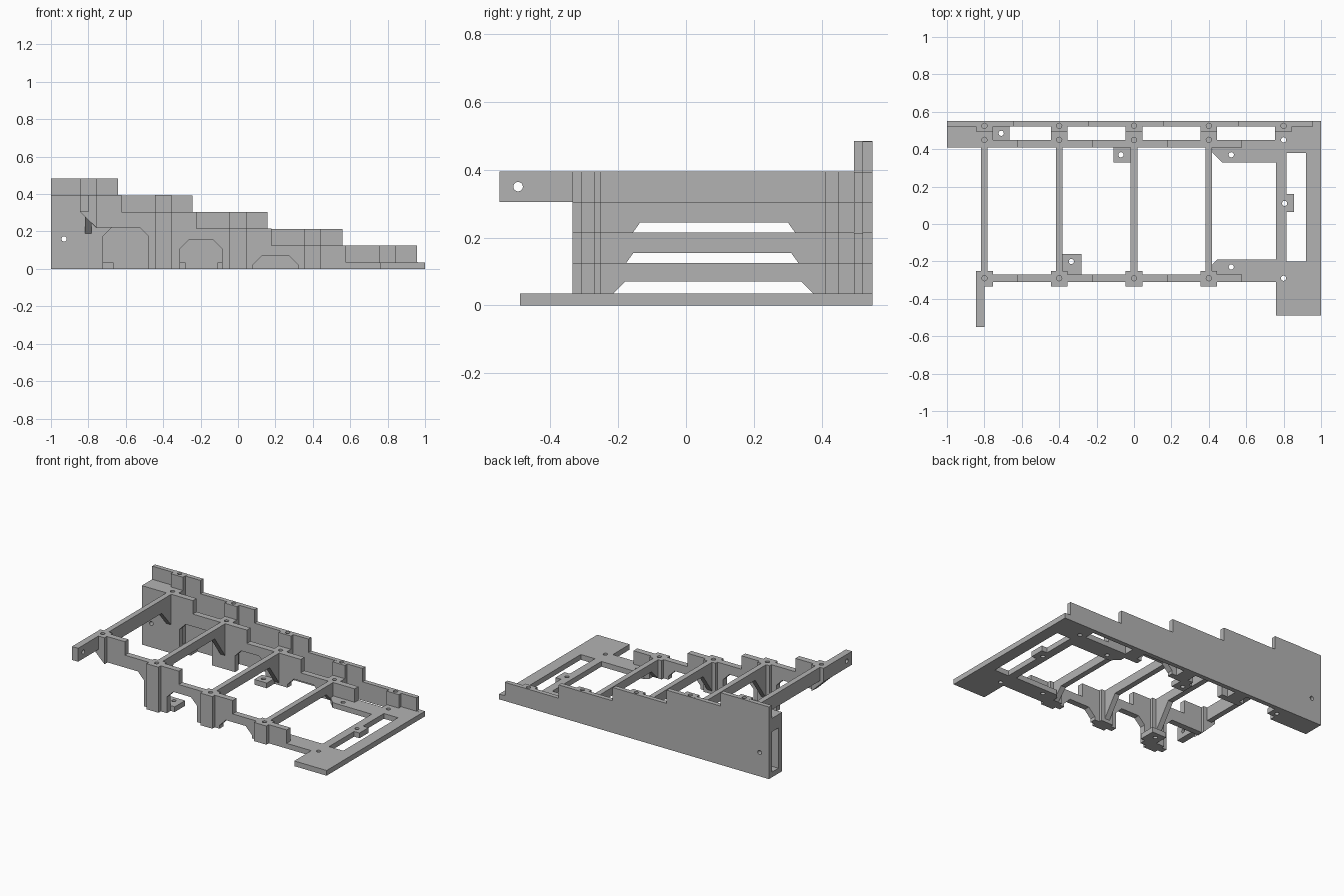
import bpy, bmesh, math
from mathutils import Matrix

if "Cube" in bpy.data.objects:
    bpy.data.objects.remove(bpy.data.objects["Cube"])

grey = bpy.data.materials.new("plain_grey")
grey.diffuse_color = (0.45, 0.45, 0.45, 1)
grey.use_nodes = True
grey.node_tree.nodes["Principled BSDF"].inputs["Base Color"].default_value = grey.diffuse_color
parts = []


def prism(name, pts, axis, lo, hi, part=True):
    """Extrude a closed 2D outline along one axis."""
    place = {"x": lambda a, b, c: (c, a, b),
             "y": lambda a, b, c: (a, c, b),
             "z": lambda a, b, c: (a, b, c)}[axis]
    bm = bmesh.new()
    face = bm.faces.new([bm.verts.new(place(a, b, lo)) for a, b in pts])
    new = bmesh.ops.extrude_face_region(bm, geom=[face])["geom"]
    bmesh.ops.translate(bm, verts=[v for v in new if isinstance(v, bmesh.types.BMVert)],
                        vec=place(0, 0, hi - lo))
    bmesh.ops.recalc_face_normals(bm, faces=bm.faces)
    return finish(name, bm, part)


def finish(name, bm, part=True):
    mesh = bpy.data.meshes.new(name)
    bm.to_mesh(mesh)
    bm.free()
    mesh.materials.append(grey)
    ob = bpy.data.objects.new(name, mesh)
    bpy.context.collection.objects.link(ob)
    if part:
        parts.append(ob)
    else:
        ob.hide_render = True
        ob.hide_viewport = True
    return ob


def box(name, x0, x1, y0, y1, z0, z1):
    return prism(name, [(x0, y0), (x1, y0), (x1, y1), (x0, y1)], "z", z0, z1)


def steps(x_first, top, count, drop=0.09, run=0.4):
    """Stair outline going down to the right."""
    pts = []
    for i in range(count):
        x, z = x_first + run * i, top - drop * i
        pts += [(x, z), (x, z - drop)]
    return pts


BASE = 0.035
# Shared lower edge of the two inner walls: arches, listed right to left
arches = [(0.32, 0), (0.32, 0.022), (0.273, 0.07), (0.127, 0.07), (0.08, 0.022), (0.08, 0),
          (-0.085, 0), (-0.085, 0.108), (-0.132, 0.155), (-0.263, 0.155), (-0.31, 0.108),
          (-0.31, 0), (-0.48, 0), (-0.48, 0.175), (-0.525, 0.222)]

# Stepped walls
prism("back_wall", [(-1, 0), (-1, 0.483)] + steps(-0.642, 0.483, 5, 0.0895)
      + [(1, BASE), (1, 0)], "y", 0.52, 0.55)
prism("middle_wall", [(-1, 0), (-1, 0.395)] + steps(-0.622, 0.395, 4)
      + [(0.76, BASE), (0.76, 0)] + arches
      + [(-0.675, 0.222), (-0.722, 0.175), (-0.722, 0)], "y", 0.41, 0.45)
prism("front_wall", [(-0.845, 0.305), (-0.845, 0.395)] + steps(-0.622, 0.395, 4)
      + [(0.76, BASE), (0.76, 0)] + arches + [(-0.762, 0.222)], "y", -0.31, -0.27)

# Posts and cross bars; each entry: bar top, bar underside, brace start/end in y
bars = [(0.395, 0.305, -0.25, 0.31), (0.305, 0.245, -0.135, 0.30),
        (0.215, 0.155, -0.155, 0.31), (0.125, 0.07, -0.18, 0.34)]
holes = []
for i, (top, low, ya, yb) in enumerate(bars):
    x = -0.8 + 0.4 * i
    l, r = x - 0.045, x + 0.045
    foot = [(l, 0), (r, 0)] if i else [(l, 0.305), (r, 0.218)]
    prism(f"front_post_{i}", foot + [(r, top), (l, top)], "y", -0.335, -0.25)
    box(f"middle_post_{i}", l, r, 0.41, 0.495, 0, top)
    box(f"back_post_{i}", l, r, 0.495, 0.55, 0, top + 0.089)
    za = max(0.0, low - 1.4 * (ya + 0.25))
    zb = max(0.0, low - 1.15 * (0.41 - yb)) if i == 0 else max(0.0, low - 1.4 * (0.41 - yb))
    outline = [(-0.25, top), (0.41, top), (0.41, zb), (yb, low), (ya, low)]
    if i:
        outline.append((-0.25, za))
    prism(f"cross_bar_{i}", outline, "x", x - 0.018, x + 0.018)
    holes += [((x, -0.29, top), "z"), ((x, 0.45, top), "z"), ((x, 0.525, top + 0.089), "z")]

# Last small post on the base plate
box("end_back_post", 0.755, 0.845, 0.495, 0.55, 0, 0.125)
holes += [((0.8, 0.525, 0.125), "z"), ((0.8, 0.45, BASE), "z"), ((0.8, -0.29, BASE), "z")]

# Closed left end of the channel
box("channel_cap", -1, -0.845, 0.45, 0.52, 0.305, 0.395)
box("channel_floor", -1, -0.665, 0.45, 0.52, 0, BASE)
holes += [((-0.71, 0.485, BASE), "z"), ((-0.93, 0.43, 0.16), "y"), ((-0.93, 0.535, 0.16), "y")]

# Arm sticking out at the front left
box("side_arm", -0.845, -0.80, -0.55, -0.335, 0.305, 0.395)
holes.append(((-0.82, -0.495, 0.35), "x"))

# Screw tabs
box("middle_tab", -0.11, -0.018, 0.33, 0.41, 0, BASE)
box("front_tab", -0.385, -0.28, -0.27, -0.16, 0, BASE)
holes += [((-0.07, 0.37, BASE), "z"), ((-0.335, -0.2, BASE), "z")]

# Base plate with two arms and a slot
plate = prism("base_plate", [(1, -0.49), (1, 0.55), (0.755, 0.55), (0.755, 0.41), (0.42, 0.41),
                             (0.42, 0.38), (0.47, 0.33), (0.76, 0.33), (0.76, -0.19),
                             (0.445, -0.19), (0.42, -0.215), (0.42, -0.27), (0.76, -0.27),
                             (0.76, -0.49)], "z", 0, BASE)
slot = prism("slot_cutter", [(0.815, -0.2), (0.92, -0.2), (0.92, 0.38), (0.815, 0.38),
                             (0.815, 0.16), (0.855, 0.16), (0.855, 0.065), (0.815, 0.065)],
             "z", -0.1, 0.1, part=False)
holes += [((x, y, BASE), "z") for x, y in [(0.52, 0.37), (0.52, -0.23), (0.805, 0.11)]]

# All round holes in one cutter
turn = {"x": Matrix.Rotation(math.pi / 2, 4, "Y"), "y": Matrix.Rotation(math.pi / 2, 4, "X"),
        "z": Matrix.Identity(4)}
bm = bmesh.new()
for pos, axis in holes:
    bmesh.ops.create_cone(bm, cap_ends=True, segments=16, radius1=0.014, radius2=0.014,
                          depth=0.1 if axis != "z" else 0.15,
                          matrix=Matrix.Translation(pos) @ turn[axis])
drill = finish("hole_cutter", bm, part=False)

for ob in parts:
    for cutter in ([slot, drill] if ob is plate else [drill]):
        mod = ob.modifiers.new("cut", "BOOLEAN")
        mod.operation = "DIFFERENCE"
        mod.solver = "EXACT"
        mod.object = cutter
